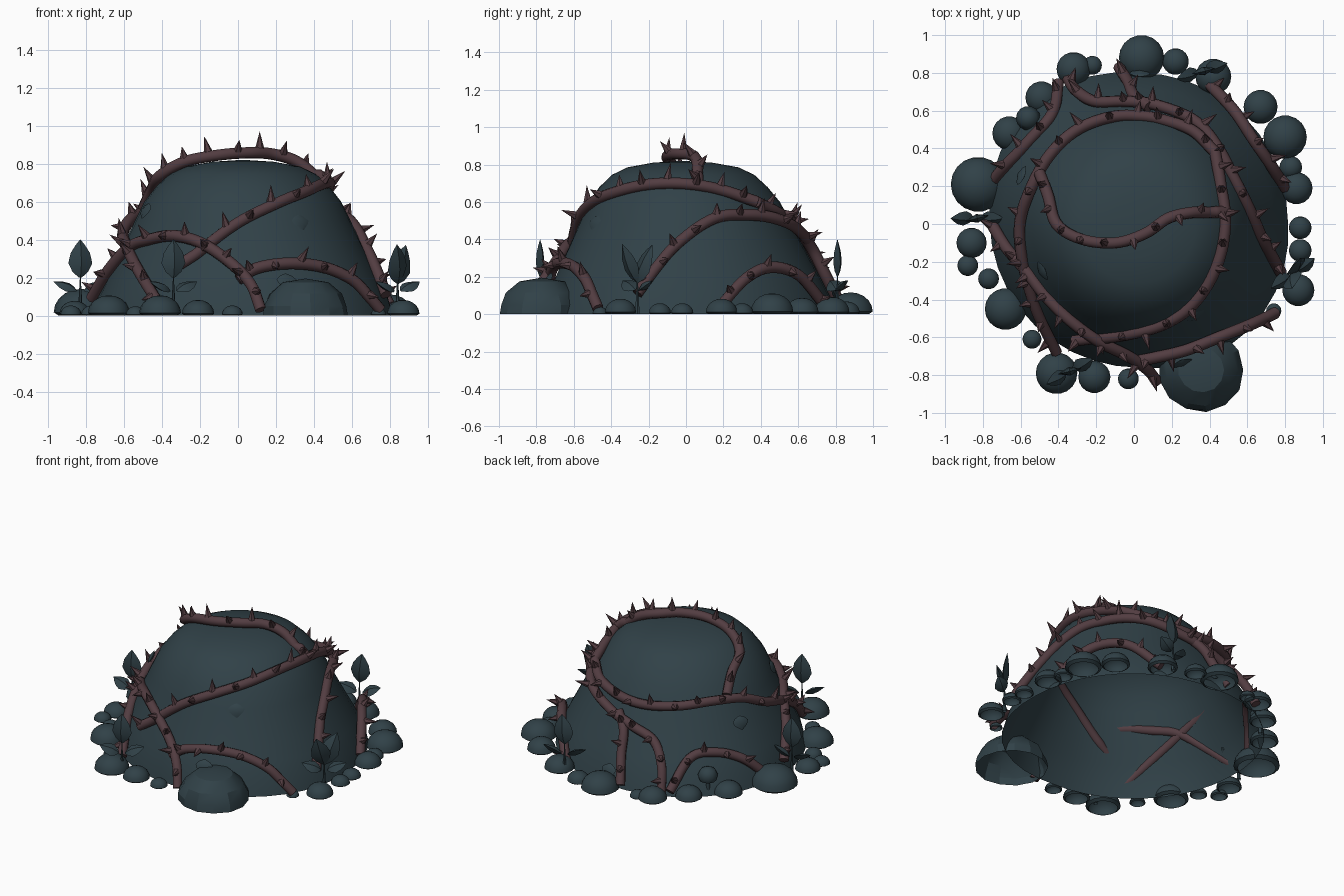
import bpy, bmesh, math, random
from mathutils import Vector

if "Cube" in bpy.data.objects:
    bpy.data.objects.remove(bpy.data.objects["Cube"])

random.seed(4)


def material(name, rgb):
    m = bpy.data.materials.new(name)
    m.diffuse_color = (*rgb, 1)
    m.use_nodes = True
    m.node_tree.nodes["Principled BSDF"].inputs["Base Color"].default_value = m.diffuse_color
    return m


SLATE = material("dark_slate_green", (0.030, 0.053, 0.064))
BARK = material("dull_red_bark", (0.085, 0.046, 0.053))


def finish(name, mesh, mat, angle=40):
    ob = bpy.data.objects.new(name, mesh)
    bpy.context.collection.objects.link(ob)
    mesh.materials.clear()
    mesh.materials.append(mat)
    bpy.ops.object.select_all(action='DESELECT')
    ob.select_set(True)
    bpy.context.view_layer.objects.active = ob
    bpy.ops.object.shade_smooth_by_angle(angle=math.radians(angle))
    return ob


def from_bm(name, bm, mat, angle=40):
    bmesh.ops.recalc_face_normals(bm, faces=bm.faces)
    me = bpy.data.meshes.new(name)
    bm.to_mesh(me)
    bm.free()
    return finish(name, me, mat, angle)


# Open shell turned from a profile of (radius, height)
def lathe(bm, profile, cx, cy, seg, wobble=0.0):
    rings = []
    for r, z in profile[:-1]:
        ring = []
        for i in range(seg):
            a = 2 * math.pi * i / seg
            k = r * (1 + random.uniform(-wobble, wobble))
            ring.append(bm.verts.new((cx + k * math.cos(a), cy + k * math.sin(a), z)))
        rings.append(ring)
    tip = bm.verts.new((cx, cy, profile[-1][1]))
    for i in range(seg):
        j = (i + 1) % seg
        for a, b in zip(rings, rings[1:]):
            bm.faces.new((a[i], a[j], b[j], b[i]))
        bm.faces.new((rings[-1][i], rings[-1][j], tip))


# Mound: wider at its foot along one diagonal, with the crown set a little forward
MOUND = [(0.79, 0), (0.762, 0.1), (0.715, 0.2), (0.665, 0.3), (0.615, 0.4), (0.567, 0.5),
         (0.518, 0.6), (0.455, 0.68), (0.385, 0.745), (0.3, 0.785), (0.16, 0.81), (0, 0.82)]
CX = 0.025


def centre_y(z):
    return 0.01 - 0.03 * min(1, z / 0.7)


def stretch(dx, dy, z):
    a = math.atan2(dy, dx)
    front = 0.025 if dy < 0 else 0
    return 1 + 0.05 * max(0, -math.sin(2 * a)) * max(0, 1 - z / 0.7) - front * abs(math.sin(a))


bm = bmesh.new()
lathe(bm, MOUND, 0, 0, 40)
for v in bm.verts:
    x, y, z = v.co
    k = stretch(x, y, z)
    v.co = (CX + x * k, centre_y(z) + y * k, z)
from_bm("mound", bm, SLATE, 60)


def hug(p, gap=0.014):
    """Push a point that lies inside the mound's flank out to its surface."""
    dx, dy = p.x - CX, p.y - centre_y(p.z)
    for (r0, z0), (r1, z1) in zip(MOUND, MOUND[1:]):
        if z0 <= p.z < z1 and p.z < 0.74:
            need = (r0 + (r1 - r0) * (p.z - z0) / (z1 - z0)) * stretch(dx, dy, p.z) + gap
            have = math.hypot(dx, dy)
            if have < need:
                k = need / have - 1
                # share the push between sideways and up, along the slope's normal
                p = p + Vector((dx * k * 0.75, dy * k * 0.75, (need - have) * 0.45))
            break
    return p


# Vines: smooth tubes through a few points, with thorns along them
def spline(pts, n=7):
    p = [Vector(q) - Vector((0, 0, 0.01)) for q in pts]
    p = [2 * p[0] - p[1]] + p + [2 * p[-1] - p[-2]]
    out = []
    for a, b, c, d in zip(p, p[1:], p[2:], p[3:]):
        for i in range(n):
            t = i / n
            out.append(0.5 * (2 * b + (c - a) * t + (2 * a - 5 * b + 4 * c - d) * t * t
                              + (3 * b - a - 3 * c + d) * t ** 3))
    return [hug(q) for q in out + [p[-2]]]


def cone(bm, base, axis, length, radius, sides=6):
    rot = axis.to_track_quat('Z', 'Y')
    ring = [bm.verts.new(base + rot @ Vector((radius * math.cos(k * math.tau / sides),
                                              radius * math.sin(k * math.tau / sides), 0)))
            for k in range(sides)]
    tip = bm.verts.new(base + axis * length)
    for k in range(sides):
        bm.faces.new((ring[k], ring[(k + 1) % sides], tip))


def vine(name, pts, radius=0.031):
    path = spline(pts)
    cu = bpy.data.curves.new(name, 'CURVE')
    cu.dimensions = '3D'
    cu.bevel_depth, cu.bevel_resolution, cu.use_fill_caps = radius, 2, True
    sp = cu.splines.new('POLY')
    sp.points.add(len(path) - 1)
    for v, q in zip(sp.points, path):
        v.co = (*q, 1)
    tmp = bpy.data.objects.new(name, cu)
    bpy.context.collection.objects.link(tmp)
    dg = bpy.context.evaluated_depsgraph_get()
    me = bpy.data.meshes.new_from_object(tmp.evaluated_get(dg))
    bpy.data.objects.remove(tmp)
    finish(name, me, BARK, 50)
    bm = bmesh.new()
    run, side = 0.04, 1
    for a, b in zip(path, path[1:]):
        run += (b - a).length
        if run < 0.135:
            continue
        run, side = random.uniform(0, 0.02), -side
        along = (b - a).normalized()
        out = Vector((a.x, a.y, a.z + 0.1)).normalized()
        axis = (out + along.cross(out) * side * random.uniform(0.1, 0.9)
                + along * random.uniform(-0.3, 0.3)).normalized()
        cone(bm, a + axis * radius * 0.75, axis, random.uniform(0.06, 0.09), 0.024)
    from_bm(name + "_thorns", bm, BARK, 30)


vine("crown_vine", [(-0.5, 0.27, 0.57), (-0.455, 0.15, 0.67), (-0.41, 0.0, 0.745), (-0.28, -0.08, 0.82),
                    (-0.1, -0.1, 0.855), (0.06, -0.05, 0.867), (0.18, 0.03, 0.86), (0.3, 0.06, 0.825),
                    (0.4, 0.06, 0.75), (0.46, 0.06, 0.68)])
vine("ring_vine_front", [(0.43, 0.38, 0.61), (0.46, 0.2, 0.67), (0.465, 0.05, 0.69), (0.43, -0.16, 0.69),
                         (0.34, -0.36, 0.65), (0.19, -0.48, 0.58), (0, -0.55, 0.48),
                         (-0.18, -0.6, 0.36), (-0.32, -0.62, 0.27)])
vine("ring_vine_back", [(0.43, 0.38, 0.61), (0.3, 0.5, 0.55), (0.1, 0.56, 0.51), (-0.1, 0.57, 0.51),
                        (-0.3, 0.5, 0.53), (-0.45, 0.36, 0.55), (-0.55, 0.18, 0.53), (-0.605, 0, 0.45),
                        (-0.59, -0.2, 0.38), (-0.52, -0.45, 0.24), (-0.41, -0.68, 0.06)])
vine("front_left_vine", [(-0.77, 0.03, 0.1), (-0.68, -0.12, 0.25), (-0.57, -0.25, 0.37), (-0.47, -0.38, 0.41),
                         (-0.34, -0.51, 0.43), (-0.19, -0.62, 0.39), (-0.03, -0.7, 0.28),
                         (0.07, -0.77, 0.17), (0.12, -0.83, 0.04)])
vine("front_right_vine", [(0.0, -0.73, 0.2), (0.1, -0.71, 0.26), (0.27, -0.67, 0.285), (0.45, -0.6, 0.265),
                          (0.6, -0.54, 0.2), (0.69, -0.5, 0.11), (0.75, -0.47, 0.04)])
vine("right_vine", [(0.78, -0.26, 0.12), (0.72, -0.15, 0.27), (0.66, -0.04, 0.39), (0.56, 0.16, 0.52),
                    (0.465, 0.37, 0.54), (0.33, 0.54, 0.5), (0.12, 0.63, 0.43), (-0.05, 0.65, 0.38),
                    (-0.21, 0.65, 0.32), (-0.31, 0.71, 0.2), (-0.35, 0.77, 0.05)])
vine("back_vine", [(0.08, 0.62, 0.44), (0, 0.68, 0.35), (-0.03, 0.75, 0.21), (-0.08, 0.83, 0.05)])
vine("back_right_vine", [(0.8, 0.19, 0.06), (0.72, 0.32, 0.2), (0.63, 0.45, 0.26), (0.53, 0.6, 0.22),
                         (0.4, 0.74, 0.06)])
vine("back_left_vine", [(-0.77, 0.2, 0.06), (-0.66, 0.33, 0.2), (-0.53, 0.45, 0.25), (-0.43, 0.57, 0.23),
                        (-0.4, 0.75, 0.06)])

# Boulders: open half domes around the foot (x, y, radius)
STONES = [(0.04, 0.88, 0.12), (-0.32, 0.82, 0.09), (-0.22, 0.84, 0.05), (-0.49, 0.67, 0.085),
          (-0.66, 0.48, 0.09), (-0.825, 0.21, 0.145), (-0.86, -0.1, 0.08),
          (-0.88, -0.22, 0.055), (-0.77, -0.29, 0.055), (-0.68, -0.45, 0.11), (-0.54, -0.61, 0.05),
          (-0.41, -0.79, 0.11), (-0.21, -0.81, 0.085), (-0.03, -0.82, 0.055), (0.22, 0.86, 0.07),
          (0.42, 0.78, 0.095), (0.67, 0.62, 0.09), (0.8, 0.46, 0.115), (0.83, 0.3, 0.06),
          (0.86, 0.19, 0.085), (0.88, -0.02, 0.06), (0.88, -0.14, 0.06), (0.87, -0.35, 0.085),
          (0.74, -0.46, 0.04)]
bm = bmesh.new()
for x, y, r in STONES:
    arc = [math.radians(d) for d in (0, 18, 36, 54, 72, 90)]
    lathe(bm, [(r * 0.82, 0.0)] + [(r * math.cos(a), r * (0.12 + 0.85 * math.sin(a))) for a in arc], x, y, 18)
from_bm("foot_stones", bm, SLATE, 60)
bm = bmesh.new()
lathe(bm, [(0.225, 0), (0.22, 0.05), (0.19, 0.115), (0.12, 0.175), (0, 0.195)], 0.355, -0.772, 13, 0.03)
from_bm("front_boulder", bm, SLATE, 25)

# Round bud on a short stem
bm = bmesh.new()
lathe(bm, [(0.012, 0), (0.012, 0.09), (0.05, 0.1), (0.065, 0.135), (0.045, 0.175), (0, 0.195)],
      -0.56, 0.56, 14)
from_bm("bud", bm, SLATE, 50)


# Leaves: flattened spindles
def leaf(bm, base, axis, face, length, width, depth=0.13):
    base, axis = Vector(base), Vector(axis).normalized()
    across = axis.cross(Vector(face)).normalized()
    thick = across.cross(axis)
    rings = []
    for t, w in ((0, 0.12), (0.15, 0.65), (0.38, 1), (0.65, 0.8), (0.85, 0.4), (1, 0.02)):
        c = base + axis * length * t
        s, d = across * width * w / 2, thick * width * w * depth
        rings.append([bm.verts.new(q) for q in (c + s, c + d, c - s, c - d)])
    for a, b in zip(rings, rings[1:]):
        for i in range(4):
            bm.faces.new((a[i], a[(i + 1) % 4], b[(i + 1) % 4], b[i]))
    bm.faces.new(rings[0])
    bm.faces.new(rings[-1])


# Sprouts: a stem, upright leaves and low side leaves
bm = bmesh.new()
for x, y, lean, spread, pair in ((-0.83, 0.03, 0.0, 0, False), (-0.34, -0.78, 0.0, 0.5, False),
                                 (0.84, -0.26, 0.25, 0.6, True), (0.36, 0.81, 0.1, 0.3, False)):
    top = Vector((x, y, 0.2))
    cone(bm, Vector((x, y, 0)), Vector((0, 0, 1)), 0.24, 0.014)
    if pair:
        for s in (-1, 1):
            leaf(bm, top - Vector((0, 0, 0.03)), (0.1 + 0.12 * s, 0.4 * s, 1), (0.7, -1, 0), 0.22, 0.125, 0.18)
    else:
        leaf(bm, top, (lean, 0, 1), (0.25, -1, 0), 0.2, 0.13, 0.18)
    for s in (-1, 1):
        d = Vector((math.cos(spread), math.sin(spread), 0)) * s
        leaf(bm, Vector((x, y, 0.13)) + d * 0.02, d + Vector((0, 0, 0.4)), (0.1, -0.6, 1), 0.13, 0.09, 0.22)
from_bm("sprouts", bm, SLATE, 35)

# Small leaves lying on the mound
bm = bmesh.new()
for x, y, z in ((0.32, -0.47, 0.53), (-0.47, -0.24, 0.59), (0.03, 0.78, 0.14), (0.25, -0.72, 0.22),
                (-0.58, 0.25, 0.43)):
    out = Vector((x, y, 0)).normalized()
    leaf(bm, (x, y, z), out * 0.5 - Vector((0, 0, 1)), out + Vector((0, 0, 0.5)), 0.09, 0.11)
from_bm("mound_leaves", bm, SLATE, 35)
